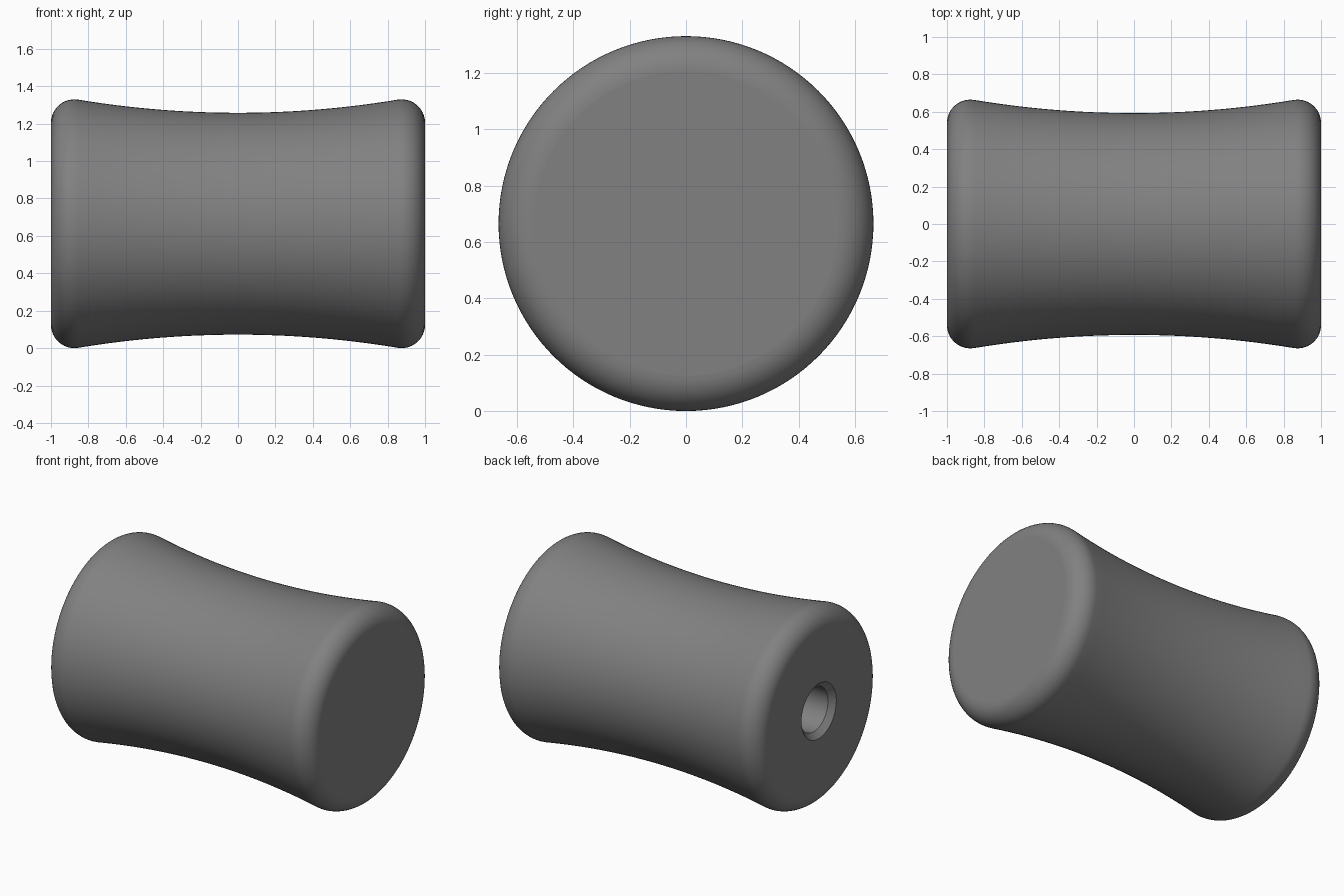
import bpy
import bmesh
from math import sin, cos, asin, pi, radians
from mathutils import Vector

cube = bpy.data.objects.get("Cube")
if cube:
    bpy.data.objects.remove(cube, do_unlink=True)

HALF, RIM, FILLET, WAIST = 1.0, 0.665, 0.125, 0.593
BORE, CHAMFER, DEPTH = 0.15, 0.037, 0.8
SEGMENTS = 128

# Waist arc meets the rounded rim at a shared tangent
cx, cr = HALF - FILLET, RIM - FILLET
d = cr - WAIST
radius = (cx * cx + d * d - FILLET ** 2) / (2 * (FILLET + d))
tilt = asin(cx / (radius + FILLET))


def rim_points(side, steps=12):
    """Rounded rim from the flat end to the waist arc."""
    pts = []
    for i in range(steps + 1):
        a = (pi / 2 + tilt) * i / steps
        pts.append((side * (cx + FILLET * cos(a)), cr + FILLET * sin(a)))
    return pts


# Half outline along x: solid end, rim, waist, rim, drilled end
waist = []
for i in range(1, 24):
    a = tilt * (1 - i / 12)
    waist.append((radius * sin(a), WAIST + radius * (1 - cos(a))))

outline = [(HALF, 0)] + rim_points(1) + waist + rim_points(-1)[::-1]
outline += [(-HALF, BORE + CHAMFER), (-HALF + CHAMFER, BORE),
            (-HALF + DEPTH, BORE), (-HALF + DEPTH, 0)]

# Turn the outline around the x axis
bm = bmesh.new()
verts = [bm.verts.new((x, 0, r)) for x, r in outline]
edges = [bm.edges.new(pair) for pair in zip(verts, verts[1:])]
bmesh.ops.spin(bm, geom=verts + edges, cent=(0, 0, 0), axis=Vector((1, 0, 0)),
               angle=2 * pi, steps=SEGMENTS)
bmesh.ops.remove_doubles(bm, verts=bm.verts, dist=0.0001)
bmesh.ops.recalc_face_normals(bm, faces=bm.faces)
mesh = bpy.data.meshes.new("turned_knob")
bm.to_mesh(mesh)
bm.free()

knob = bpy.data.objects.new("turned_knob", mesh)
bpy.context.collection.objects.link(knob)
knob.location.z = RIM

# Smooth sides, flat ends
bpy.context.view_layer.objects.active = knob
knob.select_set(True)
bpy.ops.object.shade_smooth_by_angle(angle=radians(30))
for face in mesh.polygons:
    if abs(face.normal.x) > 0.9999:
        face.use_smooth = False

# Single grey finish
grey = bpy.data.materials.new("mid_grey")
grey.use_nodes = True
colour = (0.22, 0.22, 0.22, 1)
grey.diffuse_color = colour
grey.node_tree.nodes["Principled BSDF"].inputs["Base Color"].default_value = colour
mesh.materials.append(grey)
